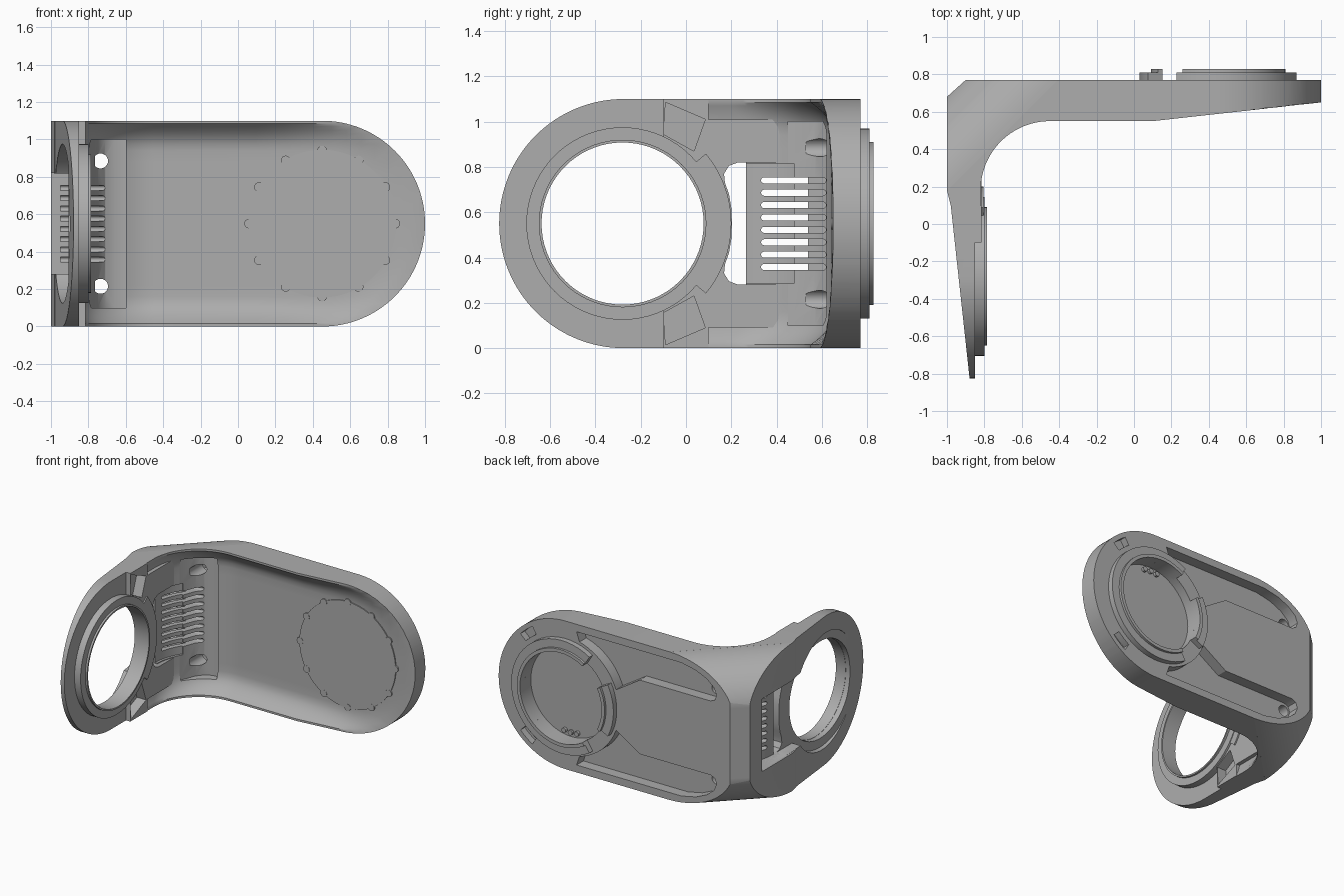
import bpy, bmesh
from math import sin, cos, radians, pi, hypot

if "Cube" in bpy.data.objects:
    bpy.data.objects.remove(bpy.data.objects["Cube"])

H = 1.1                  # overall height
MID = H / 2
DIAG = .5 ** .5
parts = []


def arc(cx, cy, r, a0, a1, n=24, ry=None):
    ry = ry or r
    return [(cx + r * cos(radians(a0 + (a1 - a0) * i / n)),
             cy + ry * sin(radians(a0 + (a1 - a0) * i / n))) for i in range(n + 1)]


def circle(cx, cy, r, n=72):
    return arc(cx, cy, r, 0, 360, n)[:-1]


def sector(cx, cy, r0, r1, a0, a1, n=36):
    return arc(cx, cy, r1, a0, a1, n) + arc(cx, cy, r0, a1, a0, n)


def flip(pts):
    return [(u, H - v) for u, v in pts]


def loft(name, layers):
    """Closed solid through rings of 3D points, capped at both ends."""
    bm = bmesh.new()
    for rings in layers:
        vs = [[bm.verts.new(p) for p in ring] for ring in rings]
        n = len(vs[0])
        for a, b in zip(vs, vs[1:]):
            for i in range(n):
                j = (i + 1) % n
                bm.faces.new((a[i], a[j], b[j], b[i]))
        bm.faces.new(vs[0])
        bm.faces.new(vs[-1])
    bmesh.ops.recalc_face_normals(bm, faces=bm.faces)
    me = bpy.data.meshes.new(name)
    bm.to_mesh(me)
    bm.free()
    ob = bpy.data.objects.new(name, me)
    bpy.context.collection.objects.link(ob)
    return ob


def prism(name, polys, axis, a, b):
    place = {"x": lambda u, v, d: (d, u, v),
             "y": lambda u, v, d: (u, d, v),
             "z": lambda u, v, d: (u, v, d),
             "diagonal": lambda u, v, d: ((d - u) * DIAG, (d + u) * DIAG, v)}[axis]
    return loft(name, [[[place(u, v, d) for u, v in p] for d in (a, b)] for p in polys])


def carve(ob, cutter, op="DIFFERENCE"):
    m = ob.modifiers.new("carve", "BOOLEAN")
    m.object, m.operation, m.solver = cutter, op, "EXACT"
    bpy.context.view_layer.update()
    dg = bpy.context.evaluated_depsgraph_get()
    me = bpy.data.meshes.new_from_object(ob.evaluated_get(dg))
    ob.modifiers.clear()
    ob.data = me
    bpy.data.objects.remove(cutter)


def part(ob):
    parts.append(ob)
    return ob


# Bent bracket body: inner face dished away from a rim that follows the outline
reach = [.1, .25, .4, .5, .58, .66, .73, .8, .86, .92, .97, 1.1]
rim = [(-.82, .1)] + arc(-.45, .18, .37, 180, 90) + [(x, .55 + (x - .1) / 9) for x in reach]
floor = [(-.85, .1)] + arc(-.45, .25, .4, 180, 90) + [(x, max(.65, .55 + (x - .1) / 9)) for x in reach]
back = [(1.1, .77), (-.9, .77), (-1, .68), (-1, .18), (-.98, .1)]


def dish(x, z):
    edge = MID - hypot(max(x - .45, 0), z - MID)
    s = min(max((edge - .015) / .14, 0), 1)
    return s * (2 - s)


levels = [-.05, .015, .03, .05, .07, .095, .125, .16, .22, .29, .37, .46]
rows = []
for z in levels + [H - z for z in reversed(levels)]:
    inner = []
    for a, b in zip(rim, floor):
        t = dish(a[0], z)
        inner.append((a[0] + (b[0] - a[0]) * t, a[1] + (b[1] - a[1]) * t, z))
    rows.append(inner + [(x, y, z) for x, y in back])
body = part(loft("bracket_body", [rows]))
outline = arc(.45, MID, .55, -90, 90, 64) + [(-1.2, H), (-1.2, 0)]
carve(body, prism("outline_cutter", [outline], "y", 0, 1), "INTERSECT")

# Rounded top and bottom of the outer corner, swept along the diagonal
shoulder = [(.81, 1.2)] + arc(.82, .74, .38, 88, 0, 24, .36)
shoulder = [(-2, 1.2)] + shoulder + flip(shoulder)[::-1] + [(-2, -.1)]
carve(body, prism("shoulder_cutter", [shoulder], "diagonal", -2, 2), "INTERSECT")

# Side window behind the vent wall
window = [(-1.1, .05), (-.7, .05), (-.7, .26)] + arc(-.45, .25, .455, 178, 141) + [(-1.1, .54)]
carve(body, prism("window_cutter", [window], "z", .28, .82))

# Sunken vent panel in the inner corner, narrower between the arms
panel = [(-.797, .45), (-.75, .57), (-.71, .62), (-.66, .645), (-.6, .65), (-.6, .58), (-.7, .45)]
carve(body, prism("panel_cutter", [panel], "z", .1, 1))
neck = sector(-.45, .25, .36, .418, 182, 146, 16)
carve(body, prism("neck_cutter", [neck], "z", .285, .815))

# Vent slots
slots = []
for i in range(8):
    z = .358 + i * .0547
    slots.append(arc(.345, z, .0135, 90, 270, 8) + arc(.605, z, .0135, -90, 90, 8))
carve(body, prism("vent_cutter", slots, "x", -.95, -.68))

# Back troughs beside the centre panel
trough = [(.36, 1.045), (-.5, 1.045), (-.62, 1.02), (-.71, .98), (-.77, .93), (-.79, .88),
          (-.775, .84), (-.74, .825), (-.16, .825)] + arc(.45, MID, .44, 160, 105)
carve(body, prism("trough_cutter", [trough, flip(trough)], "y", .69, .9))
hole = circle(-.735, .885, .04, 24)
carve(body, prism("hole_cutter", [hole, flip(hole)], "y", .53, .9))

# Round socket and small rim recesses on the back
carve(body, prism("socket_cutter", [circle(.45, MID, .335)], "y", .70, .9))
recess = sector(.45, MID, .455, .515, 44, 58, 10)
carve(body, prism("recess_cutter", [recess, flip(recess)], "y", .72, .9))

# Raised socket collar, split in two arcs, with a lip
spans = [(-122, 122), (153, 207)]
part(prism("socket_collar", [sector(.45, MID, .335, .42, *s) for s in spans], "y", .74, .81))
part(prism("socket_lip", [sector(.45, MID, .335, .36, *s) for s in spans], "y", .80, .828))

# Pegs on the socket floor
pegs = []
for a in (90, 270):
    for d in (-10, 0, 10):
        t = radians(a + d)
        pegs.append(circle(.45 + .3 * cos(t), MID + .3 * sin(t), .018, 12))
part(prism("socket_pegs", pegs, "y", .69, .72))

# Front disc with twelve edge tabs
part(prism("front_disc", [circle(.45, MID, .395)], "y", .642, .67))
tabs = [circle(.45 + .39 * cos(i * pi / 6), MID + .39 * sin(i * pi / 6), .026, 16)
        for i in range(12)]
part(prism("disc_tabs", tabs, "y", .64, .67))

# Ring mount with two arms reaching into the body
lower = [(.1, 0), (.1, .09), (.46, .09), (.46, .28), (.23, .28), (.19, .295),
         (.168, .33), (.172, .37), (.19, .42), (.2, .48)]
mount = arc(-.275, MID, .55, 90, 270, 64) + lower + [(.203, MID)] + flip(lower)[::-1]
ring = part(prism("ring_mount", [mount], "x", -.985, -.815))
taper = [(-1.3, .6), (-1.034, .6), (-.871, -.9), (-1.3, -.9)]
carve(ring, prism("taper_cutter", [taper], "z", -.1, 1.2))
step = [(-.85, -.1), (-.85, -1), (-.7, -1), (-.7, -.1)]
carve(ring, prism("step_cutter", [step], "z", -.1, 1.2))
carve(ring, prism("bore_cutter", [circle(-.28, MID, .36)], "x", -1.2, -.7))
carve(ring, prism("counterbore_cutter", [circle(-.28, MID, .425)], "x", -1.2, -.905))
notch = [(-.09, 1.085), (.085, 1.01), (.035, .87), (-.1, .945)]
carve(ring, prism("notch_cutter", [notch, flip(notch)], "x", -.89, -.7))

# The bridge between bore and window stays thin on its outer side
bridge = [(-1.2, -.2), (-.905, -.2), (-.905, .3), (-1.2, .3)]
carve(ring, prism("bridge_cutter", [bridge], "z", .281, .819))
part(prism("bridge_pad", [sector(-.28, MID, .36, .48, -40, 40)], "x", -.83, -.805))

# Raised flange and lip round the bore
for name, r, x in (("ring_flange", .425, -.80), ("ring_lip", .37, -.785)):
    ob = part(prism(name, [circle(-.28, MID, r)], "x", -.865, x))
    carve(ob, prism("bore_cutter", [circle(-.28, MID, .358)], "x", -1.2, -.7))
    carve(ob, prism("notch_cutter", [notch, flip(notch)], "x", -.89, -.7))

# One grey finish, smooth curves with sharp edges
grey = bpy.data.materials.new("plain_grey")
grey.use_nodes = True
colour = (.42, .42, .42, 1)
grey.diffuse_color = colour
grey.node_tree.nodes["Principled BSDF"].inputs["Base Color"].default_value = colour
for ob in bpy.context.selected_objects:
    ob.select_set(False)
for ob in parts:
    ob.data.materials.clear()
    ob.data.materials.append(grey)
    ob.select_set(True)
bpy.context.view_layer.objects.active = body
bpy.ops.object.shade_smooth_by_angle(angle=radians(30))
